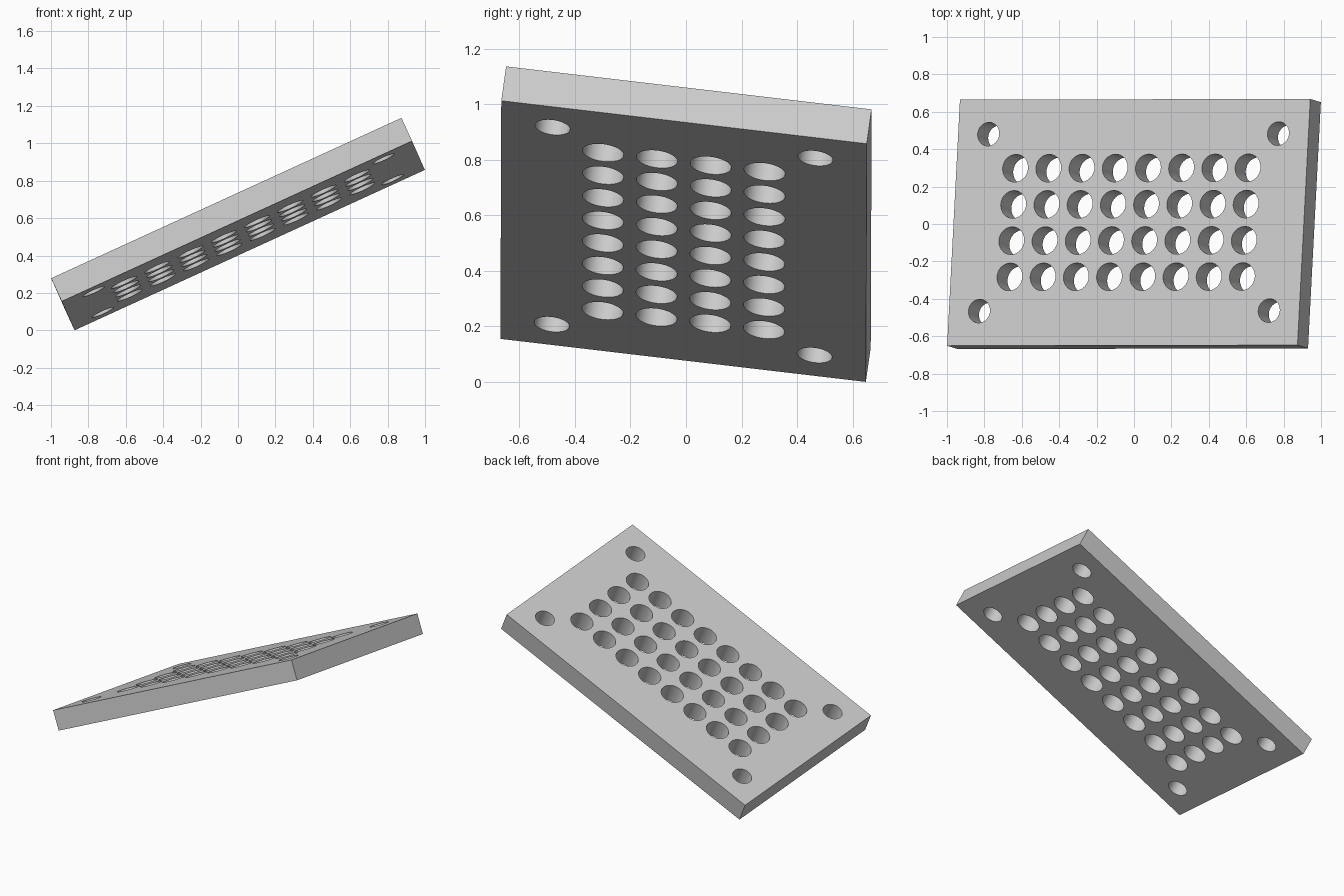
import bpy
import bmesh
from math import radians
from mathutils import Euler, Matrix, Vector

cube = bpy.data.objects.get("Cube")
if cube:
    bpy.data.objects.remove(cube)

LENGTH, WIDTH, THICK = 2.06, 1.327, 0.137
PITCH = 0.1953
TILT = Euler((radians(-7.37), radians(-24.6), radians(0.1)))
CENTRE = Vector((0, 0, 0.568))


def new_object(name, bm):
    mesh = bpy.data.meshes.new(name)
    bm.to_mesh(mesh)
    bm.free()
    obj = bpy.data.objects.new(name, mesh)
    bpy.context.collection.objects.link(obj)
    obj.location = CENTRE
    obj.rotation_euler = TILT
    return obj


def add_hole(bm, x, y, radius):
    bmesh.ops.create_cone(bm, cap_ends=True, segments=48, radius1=radius,
                          radius2=radius, depth=THICK * 3,
                          matrix=Matrix.Translation((x, y, 0)))


# Single grey material
grey = bpy.data.materials.new("light_grey")
grey.use_nodes = True
colour = (0.6, 0.6, 0.6, 1)
grey.diffuse_color = colour
grey.node_tree.nodes["Principled BSDF"].inputs["Base Color"].default_value = colour

# Flat rectangular plate
bm = bmesh.new()
bmesh.ops.create_cube(bm, size=1, matrix=Matrix.Diagonal((LENGTH, WIDTH, THICK, 1)))
plate = new_object("perforated_plate", bm)
plate.data.materials.append(grey)

# Cutters: grid of large holes and four corner mounting holes
bm = bmesh.new()
for col in range(8):
    for row in range(4):
        add_hole(bm, (col - 3.5) * PITCH, (row - 1.5) * PITCH, 0.0745)
for sx in (-1, 1):
    for sy in (-1, 1):
        add_hole(bm, sx * 0.852, sy * 0.477, 0.0635)
cutter = new_object("hole_cutters", bm)
cutter.data.materials.append(grey)
cutter.hide_render = True

# Drill the holes and remove the cutters
drill = plate.modifiers.new("holes", "BOOLEAN")
drill.operation = "DIFFERENCE"
drill.solver = "EXACT"
drill.object = cutter
bpy.context.view_layer.objects.active = plate
plate.select_set(True)
bpy.ops.object.modifier_apply(modifier=drill.name)
bpy.data.objects.remove(cutter)

# Smooth hole walls with crisp rims
bpy.ops.object.shade_smooth_by_angle(angle=radians(30))
